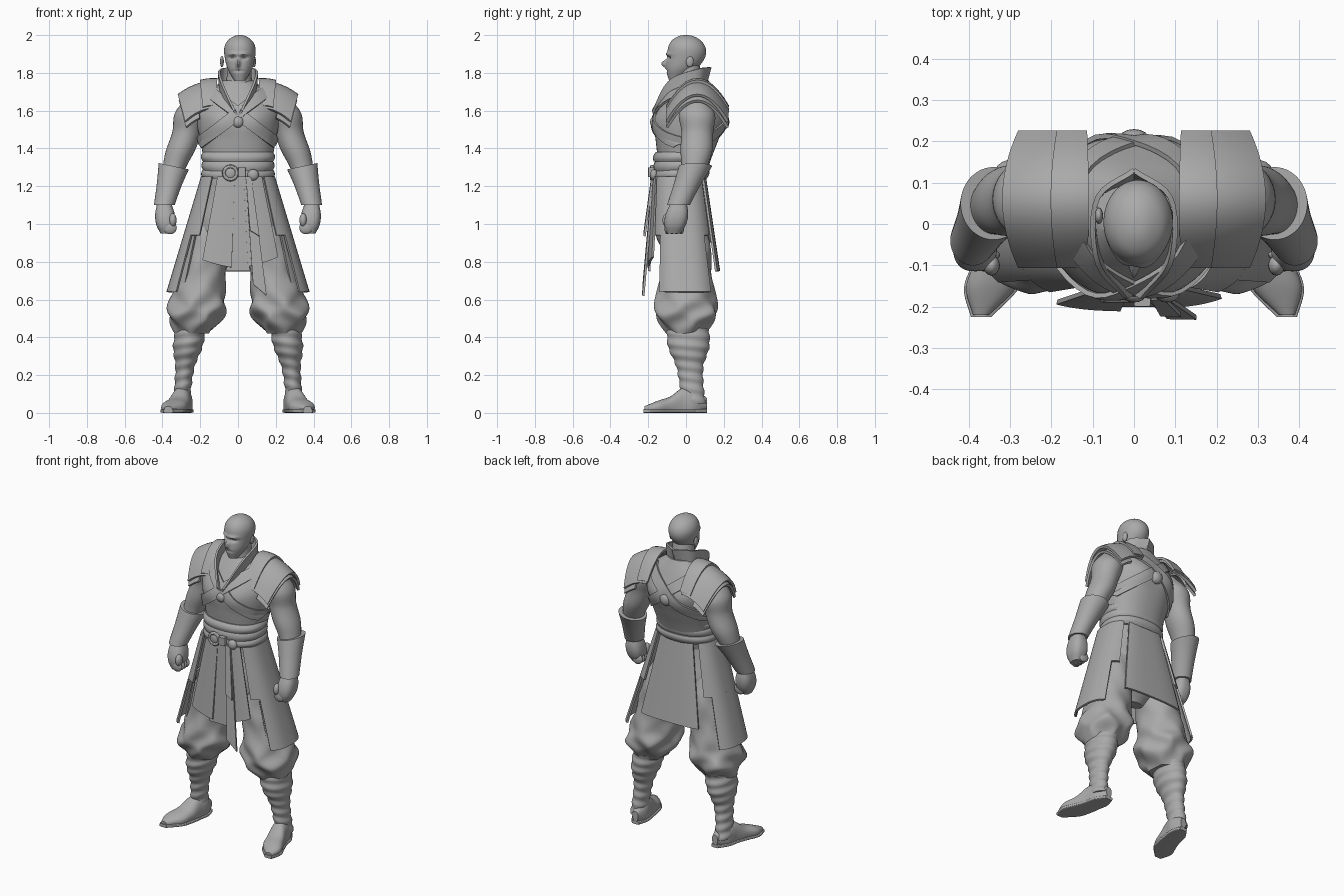
import bpy, bmesh, math
from mathutils import Vector
from mathutils.bvhtree import BVHTree

cube = bpy.data.objects.get("Cube")
if cube:
    bpy.data.objects.remove(cube, do_unlink=True)

GREY = (.4, .4, .4, 1)
clay = bpy.data.materials.new("plain grey")
clay.use_nodes = True
clay.diffuse_color = GREY
clay.node_tree.nodes["Principled BSDF"].inputs["Base Color"].default_value = GREY


def curve(points, u):
    """Smooth value at u (0 to 1) along evenly spaced numbers or vectors."""
    last = len(points) - 1
    i = min(int(u * last), last - 1)
    t = u * last - i
    b, c = points[i], points[i + 1]
    before = points[i - 1] if i > 0 else b + b - c
    after = points[i + 2] if i + 2 <= last else c + c - b
    into, out = (c - before) / 2, (after - b) / 2
    blend = t * t * (3 - t - t)
    return b + (c - b) * blend + into * (t * (1 - t) ** 2) - out * (t * t * (1 - t))


def vectors(*points):
    return [Vector(p) for p in points]


def finish(name, bm, mirror=False, thick=0):
    bmesh.ops.recalc_face_normals(bm, faces=bm.faces)
    mesh = bpy.data.meshes.new(name)
    bm.to_mesh(mesh)
    bm.free()
    mesh.materials.append(clay)
    obj = bpy.data.objects.new(name, mesh)
    bpy.context.collection.objects.link(obj)
    bpy.ops.object.select_all(action='DESELECT')
    obj.select_set(True)
    bpy.context.view_layer.objects.active = obj
    if thick:
        solid = obj.modifiers.new("thickness", 'SOLIDIFY')
        solid.thickness, solid.offset = thick, 0
        bpy.ops.object.modifier_apply(modifier=solid.name)
    if mirror:
        twin = obj.modifiers.new("mirror", 'MIRROR')
        twin.use_mirror_merge = False
        bpy.ops.object.modifier_apply(modifier=twin.name)
    bpy.ops.object.shade_smooth_by_angle(angle=math.radians(40))
    return obj


def join_rows(bm, rows):
    for low, high in zip(rows, rows[1:]):
        for a, b, c, d in zip(low, low[1:], high[1:], high):
            bm.faces.new((a, b, c, d))


def loft(name, path, widths, depths=None, ratio=1, tweak=None, power=2, along='z',
         dome=False, rings=40, sides=48, mirror=False):
    """Closed body around a path, with half widths and half depths spaced evenly."""
    bm = bmesh.new()
    rows = []
    for i in range(rings + 1):
        u = i / rings
        middle = curve(path, math.sin(u * math.pi / 2) if dome else u)
        wide = curve(widths, u)
        deep = curve(depths, u) if depths else wide * ratio
        row = []
        for j in range(sides):
            angle = math.tau * j / sides
            c, s = math.cos(angle), math.sin(angle)
            across = wide * math.copysign(abs(c) ** (2 / power), c)
            other = deep * math.copysign(abs(s) ** (2 / power), s)
            p = middle + Vector((across, other, 0) if along == 'z' else (across, 0, other))
            row.append(bm.verts.new(tweak(p, angle) if tweak else p))
        rows.append(row + row[:1])
    join_rows(bm, rows)
    bm.faces.new(rows[0][:-1])
    bm.faces.new(rows[-1][:-1])
    return finish(name, bm, mirror)


def surface(name, rule, mirror=False, thick=.012, steps=16):
    """Cloth or plate given by a rule over u and v from 0 to 1."""
    bm = bmesh.new()
    ticks = [i / steps for i in range(steps + 1)]
    join_rows(bm, [[bm.verts.new(rule(u, v)) for u in ticks] for v in ticks])
    return finish(name, bm, mirror, thick)


def blobs(name, parts, mirror=False):
    """Ellipsoids given as (centre, radii)."""
    bm = bmesh.new()
    for centre, radii in parts:
        for v in bmesh.ops.create_uvsphere(bm, u_segments=16, v_segments=10, radius=1)["verts"]:
            v.co = Vector(centre) + v.co * Vector(radii)
    return finish(name, bm, mirror)


def bump(p, x, z, wide, high):
    return math.exp(-((abs(p.x) - x) / wide) ** 2 - ((p.z - z) / high) ** 2)


# Head: nose, brow, eye sockets and mouth are pushed out of or into the front
FACE = ((0, 1.85, .01, .02, -.03), (.03, 1.9, .03, .01, -.01),
        (.03, 1.88, .02, .01, .015), (0, 1.81, .03, .005, .007))

def face(p, angle):
    if p.y < 0:
        p.y += sum(push * bump(p, *spot) for *spot, push in FACE)
    return p

loft("head", vectors((.01, -.06, 1.76), (.01, 0, 1.88), (.01, 0, 2)), [.03, .065, .08, .083, .067, .036, .004],
     [.03, .08, .1, .1, .08, .045, .005], tweak=face, dome=True, rings=64, sides=80)
blobs("ears", [((.085, .02, 1.86), (.01, .02, .03))], mirror=True)
loft("neck", vectors((0, .03, 1.66), (.01, .01, 1.85)), [.1, .07, .06])

# Torso with chest and shoulder blade swells
def muscles(p, angle):
    p.y += math.copysign(.015, p.y) * bump(p, .09, 1.55, .07, .06)
    return p

torso = loft("torso", vectors((0, -.03, 1.2), (0, .01, 1.48), (0, .04, 1.76)),
             [.17, .175, .185, .2, .215, .22, .18, .08], [.12, .13, .145, .165, .18, .17, .13, .08],
             tweak=muscles, power=2.3, sides=64)
skin = BVHTree.FromObject(torso, bpy.context.evaluated_depsgraph_get())

# Crossed straps laid on the torso
def strap(name, side, facing, lift):
    start, end = Vector((side * .14, facing, 1.69)), Vector((-side * .2, facing, 1.43))
    edge = (end - start).cross(Vector((0, 1, 0))).normalized() * .06

    def rule(u, v):
        aim = start.lerp(end, u) + edge * (v - .5)
        spot, normal, *rest = skin.ray_cast(aim, Vector((0, -facing, 0)))
        if spot is None:
            spot, normal, *rest = skin.find_nearest(Vector((aim.x, 0, aim.z)))
        return spot + normal * lift

    surface(name, rule)

for facing, place in ((-1, "chest"), (1, "back")):
    strap(place + "_strap_under", -1, facing, .004)
    strap(place + "_strap_over", 1, facing, .009)
blobs("strap_knots", [((0, -.17, 1.54), (.03, .02, .03)), ((0, .2, 1.54), (.04, .03, .04))])

# Standing collar, open in a V
collar_low = vectors((0, .1, 1.72), (.09, .06, 1.72), (.08, -.09, 1.67), (0, -.17, 1.57))
collar_high = vectors((0, .13, 1.83), (.09, .06, 1.82), (.09, -.09, 1.76), (.02, -.18, 1.6))
surface("collar", lambda u, v: curve(collar_low, u).lerp(curve(collar_high, u), v), mirror=True)

# Overlapping shoulder plates, arched from front to back
def shoulder_plate(name, start, end, lift):
    def rule(u, v):
        x, t = start + (end - start) * u, v + v - 1
        drop = 2 * (x - .13) ** 2 + .14 * t * t
        return x - .2 * (x - .13) * t * t, .06 + .16 * t, 1.75 - drop + lift

    surface(name, rule, mirror=True, thick=.015)

shoulder_plate("shoulder_plates", .12, .315, 0)
shoulder_plate("shoulder_bands", .11, .2, .015)
shoulder_plate("shoulder_under_plates", .22, .31, -.035)

# Arms, bracers and fists
loft("arms", vectors((.23, .05, 1.69), (.27, .06, 1.49), (.34, .04, 1.29), (.39, -.04, 1.09)),
     [.02, .085, .077, .077, .06, .05, .036], ratio=1.1, mirror=True)

def slant(p, angle):
    p.z += (p.x - .36) * (p.z - 1.1)
    return p

loft("bracers", vectors((.34, .05, 1.31), (.39, -.04, 1.1)), [.08, .065, .055], ratio=1.1, tweak=slant, mirror=True)
loft("hands", vectors((.39, -.04, 1.1), (.38, -.065, .95)), [.04, .05, .053, .047, .03], ratio=1.15,
     power=2.6, mirror=True)
knuckles = [((.36, -.1 + .025 * i, .98), (.036, .015, .034)) for i in range(4)]
blobs("fingers", knuckles + [((.345, -.1, 1.02), (.02, .025, .036))], mirror=True)

# Waist wraps, belt and buckle
for name, low, high, size in (("upper_wrap", 1.33, 1.38, .185), ("lower_wrap", 1.28, 1.34, .182), ("belt", 1.24, 1.29, .184)):
    loft(name, vectors((0, -.03, low), (0, -.02, high)), [size, size + .01, size + .01, size],
         ratio=.76, power=2.3, rings=9)
bpy.ops.mesh.primitive_torus_add(location=(-.04, -.18, 1.27), rotation=(math.pi / 2, 0, 0),
                                 major_radius=.034, minor_radius=.01)
buckle = bpy.context.object
buckle.name = "buckle_ring"
buckle.data.materials.append(clay)
bpy.ops.object.shade_smooth_by_angle()
blobs("buckle_stud", [((-.04, -.18, 1.27), (.03, .01, .03))])
loft("buckle_loop", vectors((.02, -.18, 1.25), (.02, -.18, 1.3)), [.02, .02], power=8, rings=1)
blobs("sash_knot", [((.08, -.17, 1.26), (.03, .02, .03))])

# Trousers, gathered below the knee
def folds(p, angle):
    deep = .003 + .01 * bump(p, p.x, .52, 1, .1)
    p.y += deep * math.sin(5 * angle + 30 * p.z)
    p.x += deep * math.sin(4 * angle - 40 * p.z)
    return p

loft("hips", vectors((0, -.03, 1.25), (0, 0, .78)), [.17, .19, .22, .2, .05], ratio=.68)
loft("trouser_legs", vectors((.13, 0, 1.04), (.19, 0, .73), (.24, 0, .42)), [.08, .11, .12, .125, .14, .15, .09],
     ratio=1.1, tweak=folds, rings=56, sides=64, mirror=True)

# Wrapped shins, shoes and soles
def wraps(p, angle):
    ridge = .003 * math.sin(110 * p.z + angle)
    return p + Vector((math.cos(angle), math.sin(angle), 0)) * ridge

loft("shins", vectors((.25, .01, .45), (.28, .02, .25), (.3, .04, .05)), [.08, .078, .052, .045, .045],
     ratio=1.4, tweak=wraps, rings=56, mirror=True)

def grounded(p, angle):
    p.z = max(p.z, .005)
    return p

tread = [.02, .05, .053, .06, .062, .02]
loft("shoes", vectors((.28, .11, .05), (.31, -.05, .04), (.37, -.22, .02)), tread, [.03, .08, .09, .05, .035, .015],
     tweak=grounded, along='y', power=2.3, mirror=True)
loft("soles", vectors((.28, .11, .01), (.31, -.05, .01), (.37, -.225, .01)), [w + .005 for w in tread],
     [.01, .01], along='y', power=5, mirror=True)

# Skirt panels hang on a flaring oval; angles run from the front towards the left
def panel(name, start, end, low, high=1.25, lift=0.0, tilt=0.0, mirror=False):
    def rule(u, v):
        angle = math.radians(start + (end - start) * u)
        z = high + (low + tilt * (u - .5) - high) * v
        drop = 1.25 - z
        out = lift * (2 * drop + .2)
        s, c = (math.copysign(abs(k) ** .7, k) for k in (math.sin(angle), math.cos(angle)))
        return (.19 + .3 * drop + out) * s, .05 * drop - .035 - (.135 + .1 * drop + out) * c, z

    surface(name, rule, mirror)

panel("hip_panels", 38, 140, .94, mirror=True)
panel("side_flaps_outer", 55, 125, .64, high=.95, mirror=True)
panel("side_flaps_inner", 55, 125, .67, high=.97, lift=-.03, mirror=True)
panel("back_panel", 152, 208, .75)
panel("front_panel_centre", -5, 5, .75)
panel("front_panel_right", -26, -2, .79, lift=.01, tilt=-.04)
panel("front_panel_left", 4, 33, .8, lift=.005, tilt=.05)
panel("sash_long", 6, 14, .65, lift=.02, tilt=-.06)
panel("sash_short", 6, 13, .95, lift=.045, tilt=-.03)
